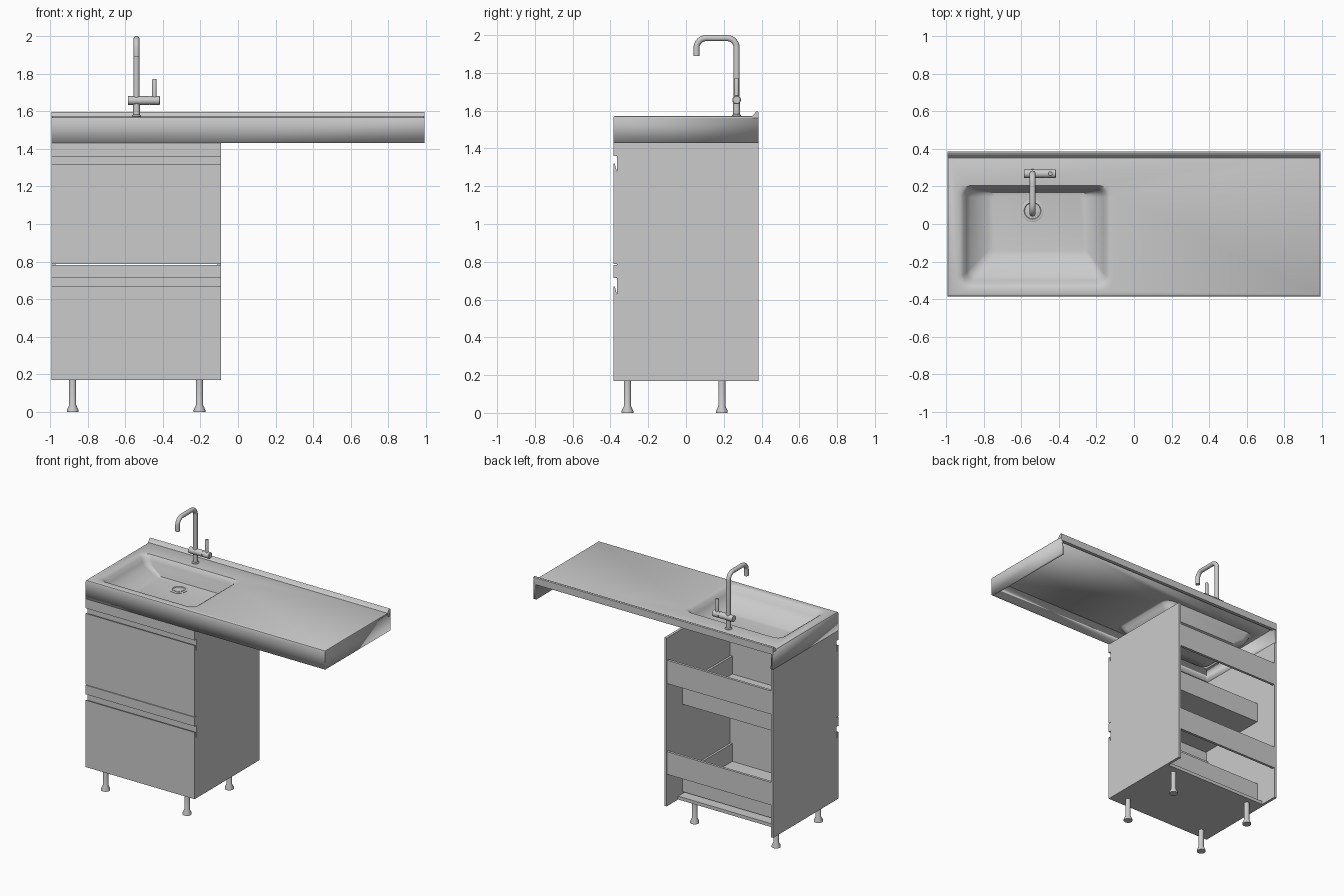
import bpy, bmesh, math
from mathutils import Vector

cube = bpy.data.objects.get("Cube")
if cube:
    bpy.data.objects.remove(cube, do_unlink=True)

grey = bpy.data.materials.new("light_grey")
grey.use_nodes = True
grey.diffuse_color = (0.6, 0.6, 0.6, 1)
grey.node_tree.nodes["Principled BSDF"].inputs["Base Color"].default_value = (0.6, 0.6, 0.6, 1)


def finish(name, bm, smooth=False):
    me = bpy.data.meshes.new(name)
    bm.to_mesh(me)
    bm.free()
    ob = bpy.data.objects.new(name, me)
    bpy.context.collection.objects.link(ob)
    me.materials.append(grey)
    if smooth:
        bpy.ops.object.select_all(action='DESELECT')
        ob.select_set(True)
        bpy.context.view_layer.objects.active = ob
        bpy.ops.object.shade_smooth_by_angle(angle=math.radians(35))
    return ob


def box(name, x0, x1, y0, y1, z0, z1):
    return extrude_x(name, [(y0, z0), (y1, z0), (y1, z1), (y0, z1)], x0, x1)


def extrude_x(name, profile, x0, x1):
    """Prism with a (y, z) profile running along x."""
    bm = bmesh.new()
    a = [bm.verts.new((x0, y, z)) for y, z in profile]
    b = [bm.verts.new((x1, y, z)) for y, z in profile]
    n = len(a)
    bm.faces.new(a)
    bm.faces.new(b[::-1])
    for i in range(n):
        j = (i + 1) % n
        bm.faces.new((a[i], b[i], b[j], a[j]))
    bmesh.ops.recalc_face_normals(bm, faces=bm.faces)
    return finish(name, bm)


def lathe(name, profile, base, axis='Z', n=24):
    """Closed round part from (radius, height) points along an axis."""
    bm = bmesh.new()
    rings = []
    for r, h in profile:
        ring = []
        for i in range(n):
            t = 2 * math.pi * i / n
            p = (r * math.cos(t), r * math.sin(t), h)
            if axis == 'X':
                p = (p[2], p[0], p[1])
            ring.append(bm.verts.new(Vector(base) + Vector(p)))
        rings.append(ring)
    for a, b in zip(rings, rings[1:]):
        for i in range(n):
            j = (i + 1) % n
            bm.faces.new((a[i], a[j], b[j], b[i]))
    bm.faces.new(rings[0][::-1])
    bm.faces.new(rings[-1])
    bmesh.ops.recalc_face_normals(bm, faces=bm.faces)
    return finish(name, bm, True)


def rounded_loop(x0, x1, y0, y1, z, r, k=8):
    """Counter-clockwise rounded rectangle; r = 0 gives stacked corner points."""
    pts = []
    for c, (cx, cy) in enumerate([(x1 - r, y0 + r), (x1 - r, y1 - r), (x0 + r, y1 - r), (x0 + r, y0 + r)]):
        for i in range(k):
            t = math.pi / 2 * (c - 1 + i / (k - 1))
            pts.append((cx + r * math.cos(t), cy + r * math.sin(t), z))
    return pts


# Worktop with apron and moulded basin, one skin given thickness
X, Y = 0.9925, 0.385
loops = [rounded_loop(*a) for a in [
    (-X, X, -Y, Y, 1.43, 0),
    (-X, X, -Y, Y, 1.56, 0),
    (-X + .003, X - .003, -Y + .003, Y - .003, 1.568, 0),
    (-X + .01, X - .01, -Y + .01, Y - .01, 1.572, 0),
    (-.945, -.11, -.355, .222, 1.572, .07),
    (-.925, -.13, -.335, .205, 1.571, .06),
    (-.908, -.147, -.32, .195, 1.56, .05),
    (-.89, -.165, -.30, .187, 1.53, .045),
    (-.87, -.18, -.275, .18, 1.50, .04),
    (-.775, -.25, -.165, .168, 1.448, .025),
    (-.755, -.27, -.145, .155, 1.445, .02)]]
bm = bmesh.new()
rings = [[bm.verts.new(p) for p in lp] for lp in loops]
for a, b in zip(rings, rings[1:]):
    for i in range(len(a)):
        j = (i + 1) % len(a)
        bm.faces.new((a[i], a[j], b[j], b[i]))
bm.faces.new(rings[-1])
bmesh.ops.remove_doubles(bm, verts=bm.verts, dist=1e-5)
bmesh.ops.dissolve_degenerate(bm, edges=bm.edges, dist=1e-6)
bm.normal_update()
# The apron is left open at the back
back = [f for f in bm.faces if f.normal.y > 0.95 and f.calc_center_median().y > 0.38
        and f.calc_center_median().z < 1.55]
bmesh.ops.delete(bm, geom=back, context='FACES')
worktop = finish("worktop_with_basin", bm, True)
solid = worktop.modifiers.new("thickness", 'SOLIDIFY')
solid.thickness = 0.022
solid.offset = -1

# Raised lip along the back of the worktop
extrude_x("back_lip", [(.35, 1.571), (.36, 1.58), (.37, 1.594), (.378, 1.597), (.385, 1.592),
                       (.385, 1.54), (.36, 1.54)], -X, X)

# Drain: recessed-looking ring with a cap
lathe("drain_ring", [(.06, 0), (.06, .003), (.055, .005), (.045, .005), (.042, .002)], (-.54, .07, 1.444))
lathe("drain_cap", [(.036, 0), (.036, .005), (.03, .007)], (-.54, .07, 1.444))

# Cabinet carcass
L, R, T = -.9925, -.09, .02
FY = -.364
box("right_side_panel", L, L + T, FY, Y, .17, 1.43)
box("left_side_panel", R - T, R, FY, Y, .17, 1.43)
box("bottom_panel", L + T, R - T, FY, .25, .17, .195)
for name, z0, z1 in [("lower_back_rail", .41, .58), ("upper_back_rail", 1.09, 1.265)]:
    box(name, L + T, R - T, Y - .02, Y - .001, z0, z1)

# Fronts: each drawer has a fixed strip, a finger groove and a bevelled front
for name, z0, z1, s0, s1 in [("lower", .17, .67, .715, .783), ("upper", .787, 1.32, 1.36, 1.43)]:
    extrude_x(name + "_drawer_front", [(-Y, z0), (-Y, z1), (-.377, z1), (FY, z1 - .05), (FY, z0)], L, R)
    box(name + "_front_strip", L, R, -Y, FY, s0, s1)
    box(name + "_groove_back", L + T, R - T, FY, FY + .018, z1 - .07, s1)

# Open drawer boxes
for name, z0 in [("lower", .21), ("upper", .865)]:
    a, b, z1, t = L + T + .003, R - T - .003, z0 + .15, .016
    box(name + "_drawer_bottom", a, b, FY, .2, z0, z0 + t)
    box(name + "_drawer_back", a, b, .2 - t, .2, z0 + t, z1)
    box(name + "_drawer_right_side", a, a + t, FY, .2 - t, z0 + t, z1)
    box(name + "_drawer_left_side", b - t, b, FY, .2 - t, z0 + t, z1)

# Legs with flared feet
for sx, x in [("right", -.88), ("left", -.205)]:
    for sy, y in [("front", -.31), ("back", .19)]:
        lathe(f"{sy}_{sx}_leg", [(.031, 0), (.031, .01), (.019, .036), (.019, .172)], (x, y, 0))

# Tap: swan-neck spout with rounded bends
fx, fy, r = -.54, .268, .05
path = [(fy, 1.60)]
path += [(fy - r + r * math.cos(t), 1.984 - r + r * math.sin(t)) for t in [math.pi / 2 * i / 8 for i in range(9)]]
path += [(.056 + r - r * math.sin(t), 1.984 - r + r * math.cos(t)) for t in [math.pi / 2 * i / 8 for i in range(9)]]
path += [(.056, 1.89)]
bm = bmesh.new()
rings = []
for i, (y, z) in enumerate(path):
    p, q = path[max(i - 1, 0)], path[min(i + 1, len(path) - 1)]
    d = Vector((0, q[0] - p[0], q[1] - p[1])).normalized()
    side = Vector((1, 0, 0))
    up = d.cross(side)
    rings.append([bm.verts.new(Vector((fx, y, z)) + .016 * (math.cos(t) * side + math.sin(t) * up))
                  for t in [2 * math.pi * k / 20 for k in range(20)]])
for a, b in zip(rings, rings[1:]):
    for i in range(20):
        j = (i + 1) % 20
        bm.faces.new((a[i], a[j], b[j], b[i]))
bm.faces.new(rings[0][::-1])
bm.faces.new(rings[-1])
bmesh.ops.recalc_face_normals(bm, faces=bm.faces)
finish("tap_spout", bm, True)

# Tap foot, mixer body, control knob and lever
lathe("tap_foot", [(.024, 0), (.024, .006), (.018, .012), (.018, .07)], (fx, fy, 1.57))
lathe("mixer_body", [(.023, 0), (.023, .112)], (-.585, fy, 1.657), 'X')
lathe("mixer_knob", [(.021, 0), (.021, .003), (.023, .003), (.023, .054), (.019, .058)], (-.473, fy, 1.657), 'X')
lathe("mixer_lever", [(.012, 0), (.012, .108), (.01, .112)], (-.445, fy, 1.66))
